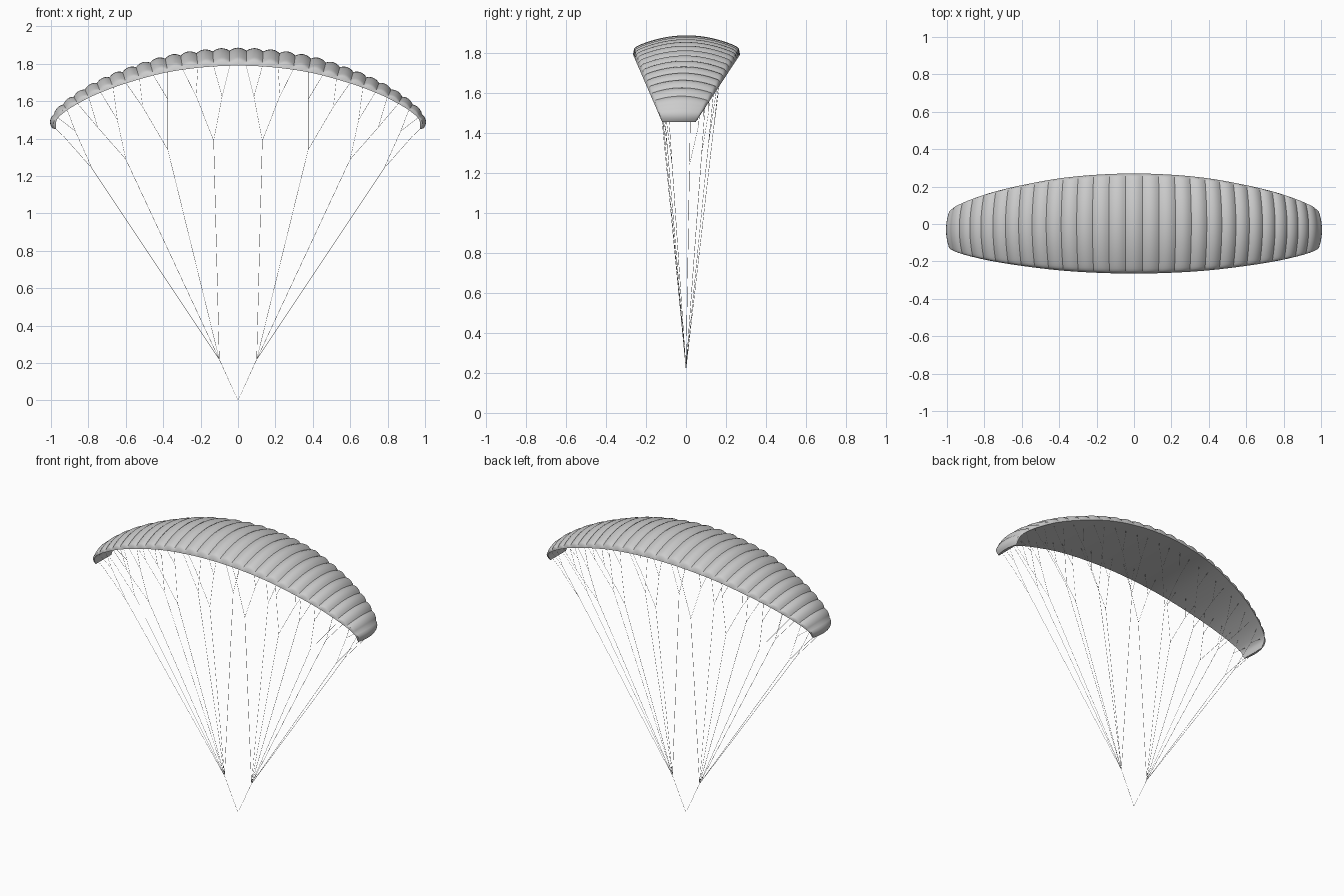
import bpy, bmesh, math
from mathutils import Vector

if "Cube" in bpy.data.objects:
    bpy.data.objects.remove(bpy.data.objects["Cube"])

# Front-view curve of the lower rim, centre to tip (x, z)
RIM = [(0, 1.79), (.2, 1.78), (.4, 1.75), (.6, 1.695), (.75, 1.64),
       (.86, 1.585), (.93, 1.54), (.969, 1.50), (.974, 1.452)]
HALF_CELLS = 14.5
RISER_Z = .22


def catmull(p0, p1, p2, p3, t):
    return .5 * (2 * p1 + (p2 - p0) * t + (2 * p0 - 5 * p1 + 4 * p2 - p3) * t * t
                 + (3 * p1 - p0 - 3 * p2 + p3) * t ** 3)


# Dense sampling of the rim with accumulated length
pts = [Vector(p) for p in RIM]
ext = [Vector((-.2, 1.78))] + pts + [2 * pts[-1] - pts[-2]]
dense = [catmull(*ext[i:i + 4], j / 20) for i in range(len(pts) - 1) for j in range(20)] + [pts[-1]]
dist = [0]
for a, b in zip(dense, dense[1:]):
    dist.append(dist[-1] + (b - a).length)


def rim(u):
    """Rim point and outward normal at u (0 centre, 1 tip); cells narrow outward."""
    s = dist[-1] * (1.18 * u - .18 * u * u)
    i = 0
    while i < len(dist) - 2 and dist[i + 1] < s:
        i += 1
    t = (s - dist[i]) / (dist[i + 1] - dist[i])
    p = dense[i].lerp(dense[i + 1], t)
    d = (dense[min(i + 2, len(dense) - 1)] - dense[max(i - 1, 0)]).normalized()
    n = Vector((-d.y, d.x)) if u > .002 else Vector((0, 1))
    return p, n


def chord(z):
    f = (z - 1.455) / .335
    return -.12 - .145 * f, .05 + .22 * f


# Canopy: inflated upper cells over a flat lower skin
SUB, NV = 6, 28
bm = bmesh.new()
rows, lower = [], []
total = int(2 * HALF_CELLS) * SUB
for k in range(total + 1):
    c = k / SUB - HALF_CELLS
    sign = -1 if c < 0 else 1
    p, n = rim(abs(c) / HALF_CELLS)
    front, back = chord(p.y)
    mid, half = (front + back) / 2, (back - front) / 2
    size = half / .2675
    w = 2 * ((k % SUB) / SUB) - 1
    bulge = .015 * (.3 + .7 * size) * (1 - w * w)
    thick = .081 * (size - .12) / .88
    row = []
    for j in range(NV + 1):
        v = math.sin(math.pi * (j / NV - .5))
        h = .77 * (1 - v * v) + .23 * (1 - abs(v) ** 40)
        off = thick * h + bulge * min(1, (1 - abs(v)) * 50)
        q = p + n * off
        row.append(bm.verts.new((sign * q.x, mid + v * half, q.y)))
    rows.append(row)
    inner = [bm.verts.new((sign * p.x, mid + v * half, p.y)) for v in (-.6, -.2, .2, .6)]
    lower.append([row[0]] + inner + [row[-1]])
for r0, r1 in zip(rows, rows[1:]):
    for j in range(NV):
        bm.faces.new((r0[j], r1[j], r1[j + 1], r0[j + 1]))
for r0, r1 in zip(lower, lower[1:]):
    for j in range(5):
        bm.faces.new((r0[j], r0[j + 1], r1[j + 1], r1[j]))
# Closed tips
bm.faces.new(rows[0] + lower[0][-2:0:-1])
bm.faces.new(rows[-1][::-1] + lower[-1][1:-1])
bmesh.ops.recalc_face_normals(bm, faces=bm.faces)
mesh = bpy.data.meshes.new("canopy")
bm.to_mesh(mesh)
bm.free()
canopy = bpy.data.objects.new("canopy", mesh)
bpy.context.collection.objects.link(canopy)
bpy.context.view_layer.objects.active = canopy
canopy.select_set(True)
bpy.ops.object.shade_smooth_by_angle(angle=math.radians(35))


def cords(name, paths, radius):
    cu = bpy.data.curves.new(name, 'CURVE')
    cu.dimensions = '3D'
    cu.bevel_depth = radius
    cu.bevel_resolution = 0
    for path in paths:
        sp = cu.splines.new('POLY')
        sp.points.add(len(path) - 1)
        for pt, co in zip(sp.points, path):
            pt.co = (*co, 1)
    ob = bpy.data.objects.new(name, cu)
    bpy.context.collection.objects.link(ob)


def rib_point(k, side, v):
    """Attachment on the lower skin; v runs -1 (front edge) to 1 (back edge)."""
    p, _ = rim((k + .5) / HALF_CELLS)
    front, back = chord(p.y)
    return Vector((side * p.x, (front + back) / 2 + v * (back - front) / 2, p.y))


# Suspension lines: main node, then two forks, each fork to two ribs
TREE = [((.13, 1.39), [(.085, 1.625), (.225, 1.63)]),
        ((.375, 1.34), [(.375, 1.61), (.51, 1.57)]),
        ((.60, 1.29), [(.645, 1.50), (.75, 1.46)]),
        ((.78, 1.24), [(.87, 1.44), (.93, 1.41)])]
for label, v in (("front", -.58), ("back", .68)):
    main, forks, tips = [], [], []
    for side in (-1, 1):
        start = Vector((side * .1, 0, RISER_Z))
        for i, (node, subs) in enumerate(TREE):
            def at(xz, target):
                f = (xz[1] - RISER_Z) / (target.z - RISER_Z)
                return Vector((side * xz[0], target.y * f, xz[1]))
            a = at(node, rib_point(min(4 * i + 2, 14), side, v))
            main.append([start, a])
            for j, sub in enumerate(subs):
                k = 4 * i + 2 * j
                b = at(sub, rib_point(k, side, v))
                forks.append([a, b])
                for rib in sorted({k, min(k + 1, 14)}):
                    tips.append([b, rib_point(rib, side, v)])
    cords(label + "_main_lines", main, .0009)
    cords(label + "_fork_lines", forks, .0008)
    cords(label + "_rib_lines", tips, .0008)

# Risers meeting at the harness point
cords("risers", [[(-.1, 0, RISER_Z), (0, 0, 0), (.1, 0, RISER_Z)]], .001)
